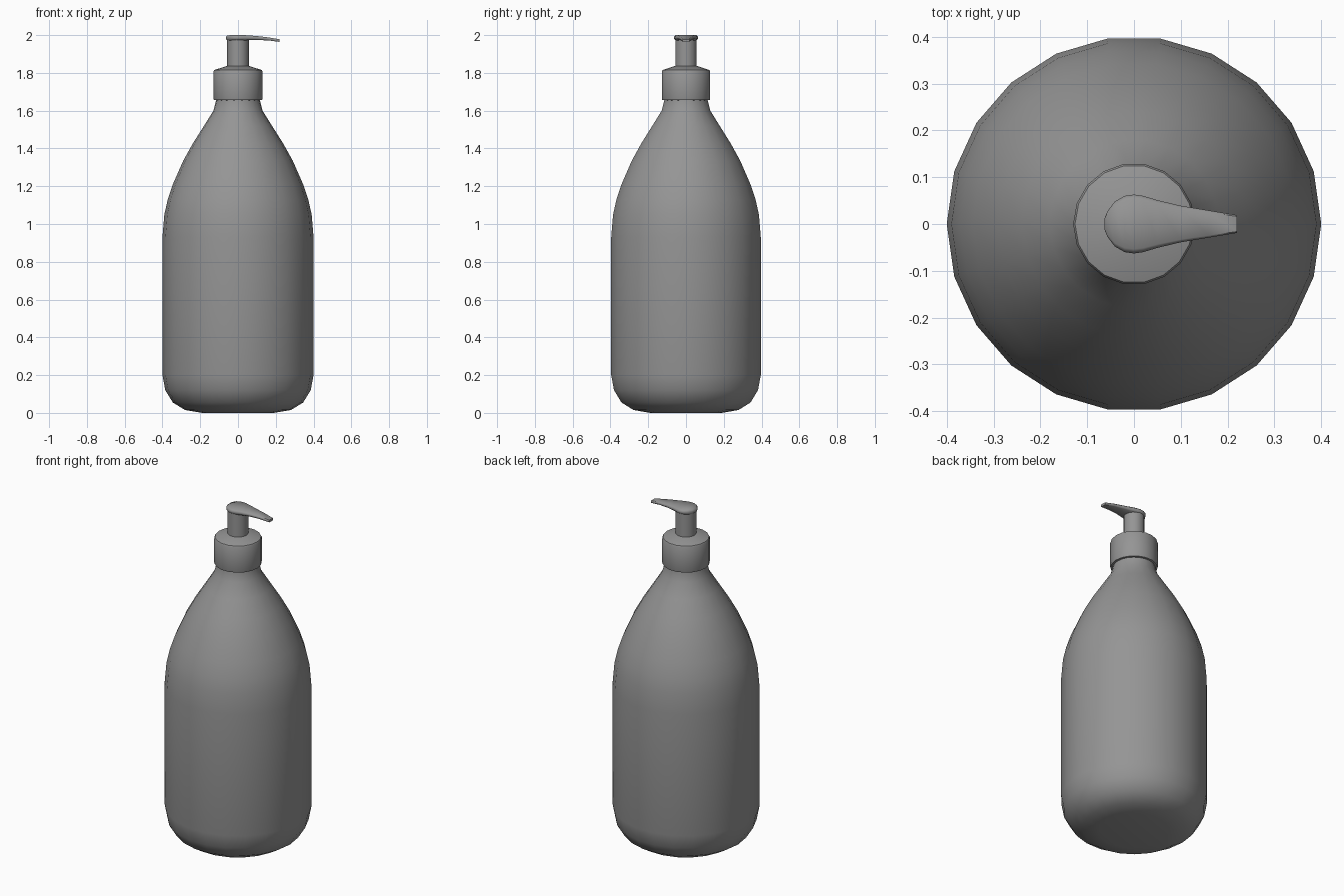
import bpy
import math

cube = bpy.data.objects.get("Cube")
if cube:
    bpy.data.objects.remove(cube, do_unlink=True)

grey = bpy.data.materials.new("plain grey")
grey.use_nodes = True
colour = (0.3, 0.3, 0.3, 1)
grey.diffuse_color = colour
grey.node_tree.nodes["Principled BSDF"].inputs["Base Color"].default_value = colour


def loft(name, rings, angle):
    """Skin closed rings of equal length, cap both ends and smooth."""
    n = len(rings[0])
    verts = [p for ring in rings for p in ring]
    faces = [tuple(reversed(range(n))), tuple(range(len(verts) - n, len(verts)))]
    for r in range(len(rings) - 1):
        for i in range(n):
            a, b = r * n + i, r * n + (i + 1) % n
            faces.append((a, b, b + n, a + n))
    mesh = bpy.data.meshes.new(name)
    mesh.from_pydata(verts, [], faces)
    mesh.materials.append(grey)
    obj = bpy.data.objects.new(name, mesh)
    bpy.context.collection.objects.link(obj)
    bpy.ops.object.select_all(action='DESELECT')
    obj.select_set(True)
    bpy.context.view_layer.objects.active = obj
    bpy.ops.object.shade_smooth_by_angle(angle=math.radians(angle))
    return obj


def lathe(name, profile, sides, angle=40):
    """Turn a (radius, height) profile around z."""
    rings = []
    for r, z in profile:
        rings.append([(r * math.cos(math.tau * i / sides),
                       r * math.sin(math.tau * i / sides), z) for i in range(sides)])
    return loft(name, rings, angle)


# Bottle body with rounded base, long shoulder and short neck
lathe("bottle", [(0.19, 0), (0.28, 0.015), (0.345, 0.055), (0.385, 0.12),
                 (0.4, 0.2), (0.4, 0.93), (0.39, 1.05), (0.372, 1.13),
                 (0.345, 1.21), (0.29, 1.335), (0.24, 1.425), (0.18, 1.52),
                 (0.13, 1.6), (0.115, 1.66), (0.115, 1.7)], 22)

# Screw collar with a shallow conical top
lathe("collar", [(0.115, 1.655), (0.128, 1.657), (0.13, 1.663), (0.13, 1.808),
                 (0.126, 1.815), (0.055, 1.838)], 18, 35)

# Pump stem
lathe("stem", [(0.057, 1.82), (0.057, 1.985)], 18)

# Nozzle head: round at the back, tapering and drooping to the tip
# stations: x, half width, underside height, top height
stations = [(-0.063, 0.012, 1.977, 1.993), (-0.057, 0.027, 1.974, 1.997),
            (-0.041, 0.048, 1.972, 2.0), (-0.02, 0.06, 1.972, 2.0),
            (0.0, 0.063, 1.972, 2.0), (0.02, 0.06, 1.972, 2.0),
            (0.05, 0.051, 1.973, 1.999), (0.1, 0.039, 1.974, 1.995),
            (0.16, 0.029, 1.972, 1.988), (0.22, 0.019, 1.964, 1.978)]
rings = []
for x, w, low, top in stations:
    edge = (top - low) * 0.3
    half = [(0.85 * w, low), (w, low + edge), (w, top - edge), (0.85 * w, top)]
    rings.append([(x, y, z) for y, z in half] + [(x, -y, z) for y, z in reversed(half)])
loft("nozzle", rings, 50)
